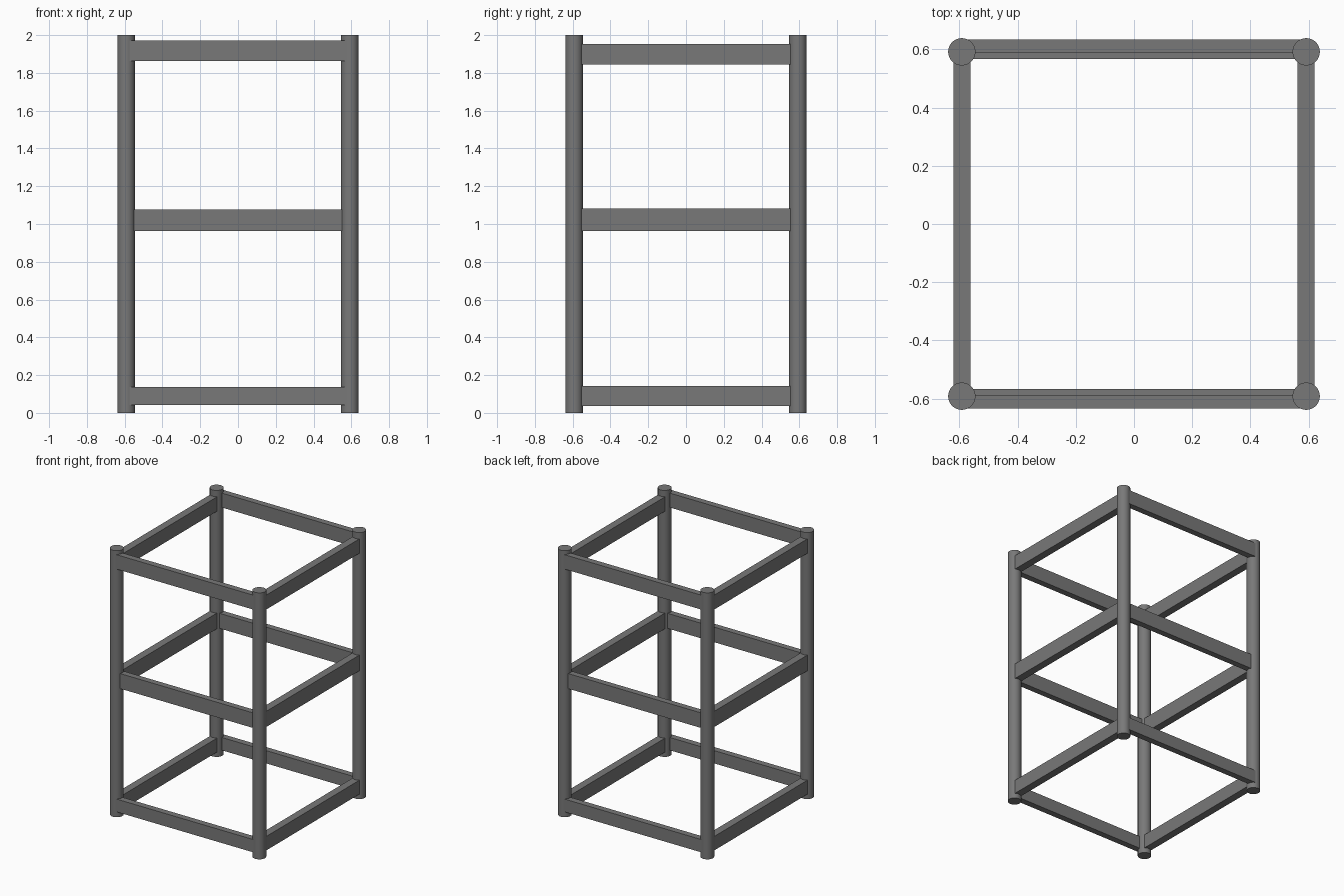
import bpy

cube = bpy.data.objects.get("Cube")
if cube:
    bpy.data.objects.remove(cube, do_unlink=True)

# Single dark grey metal
metal = bpy.data.materials.new("dark_grey_metal")
metal.use_nodes = True
grey = (0.19, 0.19, 0.19, 1)
metal.diffuse_color = grey
metal.node_tree.nodes["Principled BSDF"].inputs["Base Color"].default_value = grey

POST = 0.592      # post centre offset in x and y
RADIUS = 0.047


def box(name, x, y, z):
    """Box spanning the (low, high) pairs x, y and z."""
    spans = (x, y, z)
    bpy.ops.mesh.primitive_cube_add(size=1, location=[(a + b) / 2 for a, b in spans])
    ob = bpy.context.object
    ob.name = name
    ob.scale = [abs(b - a) for a, b in spans]
    bpy.ops.object.transform_apply(location=False, rotation=False, scale=True)
    ob.data.materials.append(metal)


# Four round corner posts
for y_name, sy in (("front", -1), ("back", 1)):
    for x_name, sx in (("right", -1), ("left", 1)):
        bpy.ops.mesh.primitive_cylinder_add(vertices=32, radius=RADIUS, depth=2,
                                            location=(sx * POST, sy * POST, 1))
        post = bpy.context.object
        post.name = f"{y_name}_{x_name}_post"
        post.data.materials.append(metal)
        bpy.ops.object.shade_smooth_by_angle()

# Front and back rails: level, height span, inner and outer depth
for level, z, inner, outer in (("bottom", (0.042, 0.138), 0.588, 0.635),
                               ("middle", (0.963, 1.076), 0.568, 0.614),
                               ("top", (1.864, 1.972), 0.588, 0.635)):
    for side, s in (("front", -1), ("back", 1)):
        box(f"{level}_{side}_rail", (-POST, POST), (s * inner, s * outer), z)

# Side rails, centred on the posts
for level, z in (("bottom", (0.037, 0.142)),
                 ("middle", (0.963, 1.081)),
                 ("top", (1.845, 1.953))):
    for side, s in (("right", -1), ("left", 1)):
        box(f"{level}_{side}_rail", (s * 0.562, s * 0.62), (-POST, POST), z)
